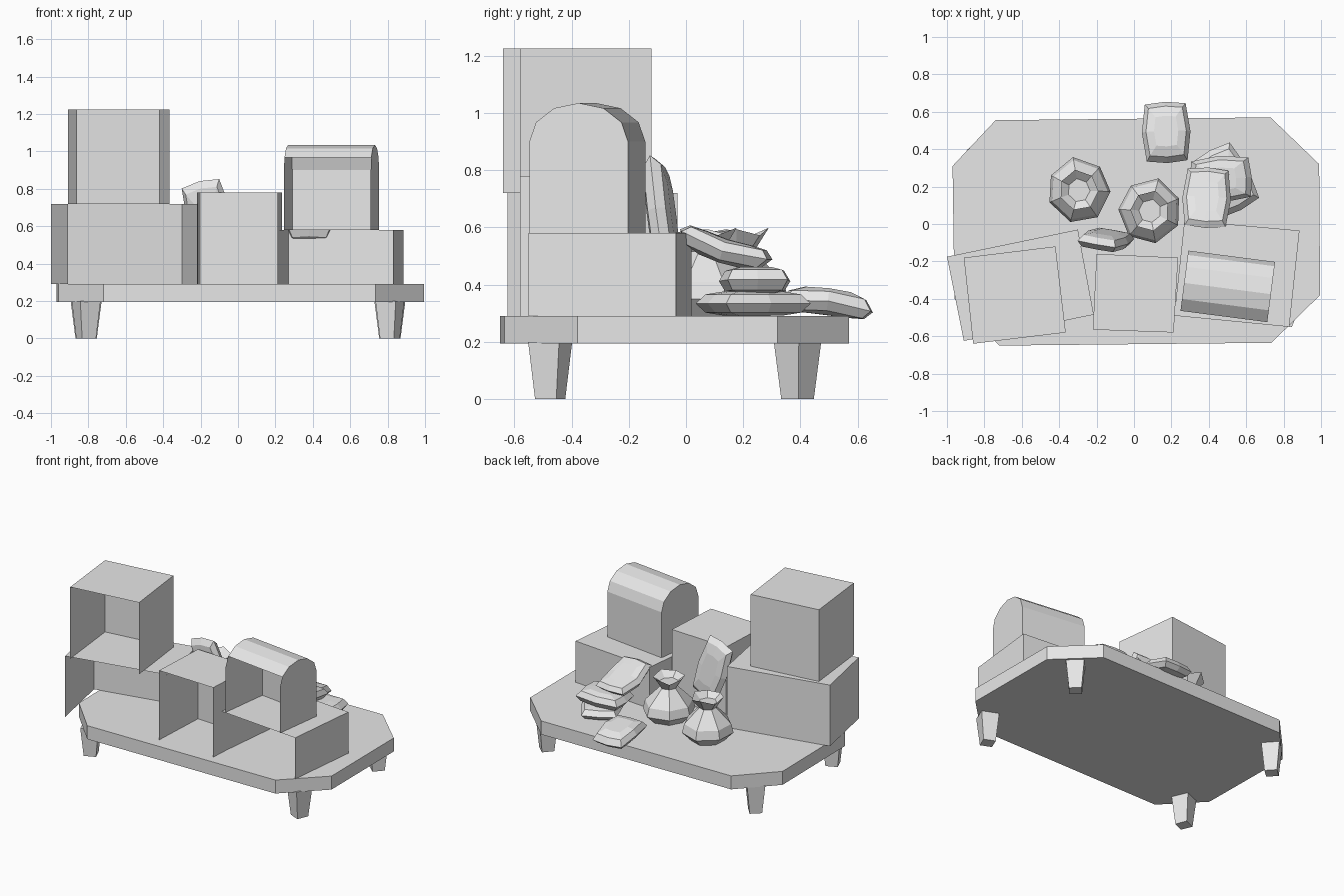
import bpy, bmesh, math
from mathutils import Matrix, Vector

cube = bpy.data.objects.get("Cube")
if cube:
    bpy.data.objects.remove(cube, do_unlink=True)

grey = bpy.data.materials.new("plain_grey")
grey.use_nodes = True
grey.diffuse_color = (0.8, 0.8, 0.8, 1)
grey.node_tree.nodes["Principled BSDF"].inputs["Base Color"].default_value = (0.8, 0.8, 0.8, 1)


def finish(name, bm):
    mesh = bpy.data.meshes.new(name)
    bm.to_mesh(mesh)
    bm.free()
    mesh.materials.append(grey)
    ob = bpy.data.objects.new(name, mesh)
    bpy.context.collection.objects.link(ob)
    return ob


def loft(name, rings, matrix=Matrix(), bottom=True, top=True):
    """Skin a stack of equal-length rings, with optional end caps."""
    bm = bmesh.new()
    loops = [[bm.verts.new(matrix @ Vector(p)) for p in ring] for ring in rings]
    n = len(loops[0])
    for a, b in zip(loops, loops[1:]):
        for i in range(n):
            j = (i + 1) % n
            bm.faces.new((a[i], a[j], b[j], b[i]))
    if bottom:
        bm.faces.new(loops[0][::-1])
    if top:
        bm.faces.new(loops[-1])
    return finish(name, bm)


def open_box(name, corners, z0, z1):
    """Thin-walled crate without front or floor; corners run counter-clockwise from front left."""
    ob = loft(name, [[(x, y, z) for x, y in corners] for z in (z0, z1)], bottom=False)
    bm = bmesh.new()
    bm.from_mesh(ob.data)
    bm.faces.ensure_lookup_table()
    bmesh.ops.delete(bm, geom=[bm.faces[0]], context='FACES_ONLY')
    bm.to_mesh(ob.data)
    bm.free()


# Table top with cut corners
outline = [(-.72, -.65), (.735, -.635), (.995, -.38), (.99, .32),
           (.73, .57), (-.74, .555), (-.97, .31), (-.96, -.4)]
loft("table_top", [[(x, y, z) for x, y in outline] for z in (.195, .29)])


# Tapered legs
def square(r, z):
    return [(r * math.cos(k * math.pi / 2), r * math.sin(k * math.pi / 2), z) for k in range(4)]


for side, sx in (("right", -1), ("left", 1)):
    for end, y, turn in (("front", -.475, 22), ("back", .39, 3)):
        place = Matrix.Translation((sx * .812, y, 0)) @ Matrix.Rotation(math.radians(turn * sx), 4, 'Z')
        loft(f"{end}_{side}_leg", [square(.057, 0), square(.083, .2)], place)

# Crates
open_box("lower_right_crate", [(-.91, -.625), (-.215, -.485), (-.3, -.03), (-1, -.175)], .29, .72)
open_box("upper_right_crate", [(-.86, -.64), (-.365, -.58), (-.42, -.12), (-.91, -.18)], .72, 1.225)
open_box("middle_crate", [(-.22, -.565), (.212, -.58), (.236, -.18), (-.2, -.16)], .29, .78)
open_box("lower_left_crate", [(.215, -.49), (.83, -.55), (.885, -.035), (.27, .02)], .29, .58)

# Arched crate: closed ends and back, lower front left open
bm = bmesh.new()
place = Matrix.Translation((.5, -.345, 0)) @ Matrix.Rotation(math.radians(-7.4), 4, 'Z')
profile = [(-.174, .58)]
for k in range(7):
    a = math.pi * (1 - k / 6)
    profile.append((.174 * math.cos(a), .9 + .135 * math.sin(a)))
profile.append((.174, .58))
ends = [[bm.verts.new(place @ Vector((x, y, z))) for y, z in profile] for x in (-.234, .234)]
bm.faces.new(ends[0][::-1])
bm.faces.new(ends[1])
for i in range(2, len(profile) - 1):
    bm.faces.new((ends[0][i], ends[1][i], ends[1][i + 1], ends[0][i + 1]))
bmesh.ops.recalc_face_normals(bm, faces=bm.faces[:])
finish("arched_crate", bm)


# Tied pouches: wide body, narrow neck, flared mouth
def pouch(name, x, y, turn):
    sections = [(.11, .29), (.17, .35), (.155, .41), (.055, .515), (.105, .585), (.06, .55)]
    rings = []
    for r, z in sections:
        ring = []
        for k in range(7):
            a = k * math.tau / 7
            ring.append((r * (1 + .06 * math.cos(2 * a)) * math.cos(a), r * math.sin(a),
                         z + (.014 * math.cos(3 * a) if r == .105 else 0)))
        rings.append(ring)
    place = Matrix.Translation((x, y, 0)) @ Matrix.Rotation(math.radians(turn), 4, 'Z')
    loft(name, rings, place)


pouch("pouch_near_tall_crate", -.295, .18, 100)
pouch("pouch_near_middle_crate", .085, .07, 75)


# Stuffed sacks: flattened cushion with a seam round the middle
def sack(name, loc, size, turn=0, tilt=0, spin=0, bend=0):
    w, l, h = (s / 2 for s in size)
    rim = [(-.84, -.93), (0, -1), (.84, -.93), (1, 0), (.84, .93), (0, 1), (-.84, .93), (-1, 0)]
    rings = []
    for scale, z in ((.5, -1), (.83, -.75), (1, 0), (.83, .75), (.5, 1)):
        rings.append([(x * w * scale, y * l * scale, z * h + bend * (y * scale) ** 2) for x, y in rim])
    place = Matrix.Translation(loc)
    for angle, axis in ((turn, 'Z'), (tilt, 'X'), (spin, 'Z')):
        place = place @ Matrix.Rotation(math.radians(angle), 4, axis)
    loft(name, rings, place)


sack("sack_on_table_edge", (.172, .492, .343), (.26, .33, .09), 2, -7, 0, -.02)
sack("stack_bottom_sack", (.49, .235, .334), (.27, .36, .085), 28)
sack("stack_middle_sack", (.465, .24, .412), (.25, .33, .095), -86, 2)
sack("stack_top_sack", (.388, .133, .517), (.26, .34, .085), -3, -18, 0, .025)
sack("leaning_sack", (-.15, -.085, .64), (.25, .42, .085), -8, 99, 14)
